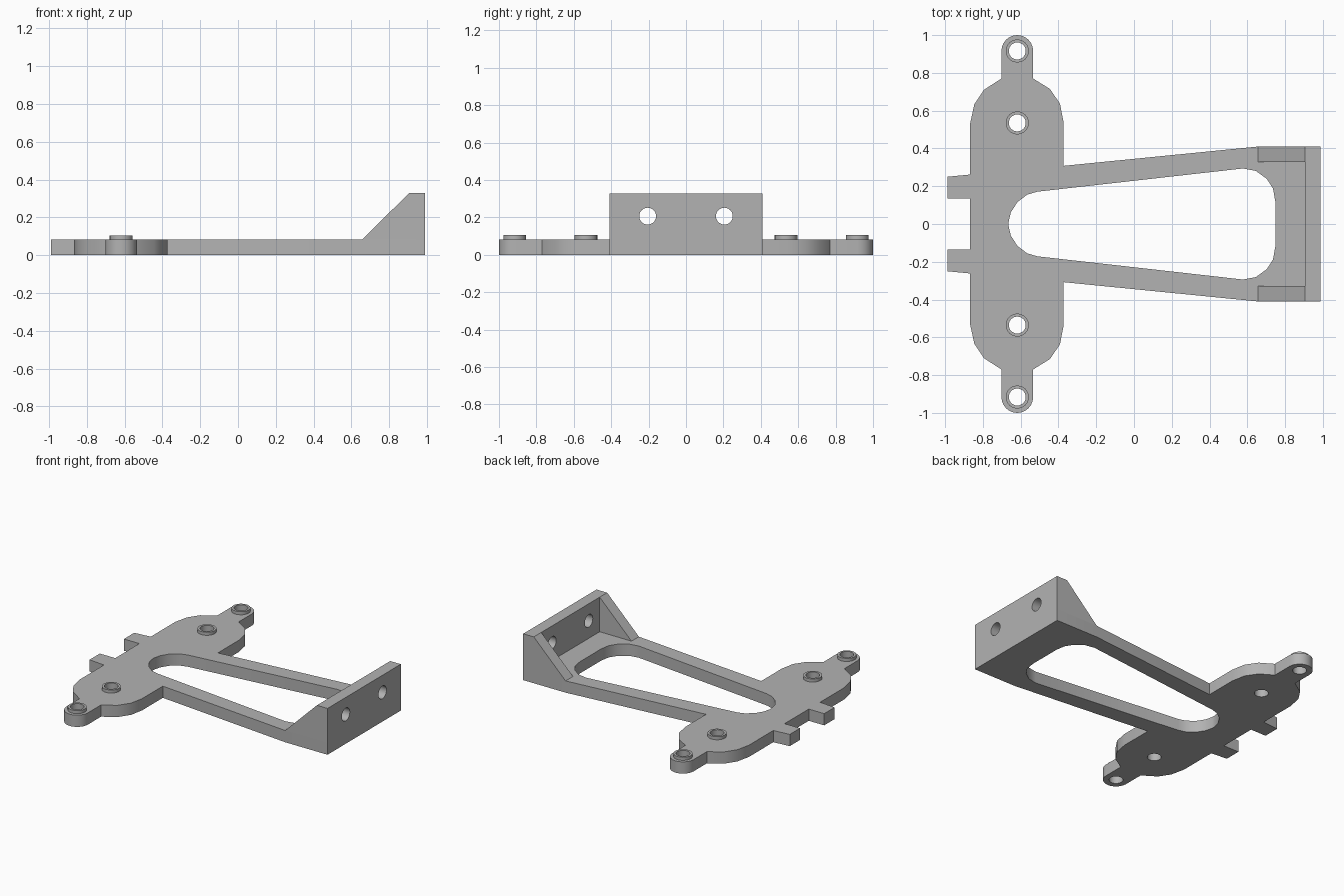
import bpy, bmesh
from math import pi, cos, sin, radians
from mathutils import Matrix

cube = bpy.data.objects.get("Cube")
if cube:
    bpy.data.objects.remove(cube, do_unlink=True)

grey = bpy.data.materials.new("plain grey")
grey.use_nodes = True
grey.diffuse_color = (0.45, 0.45, 0.45, 1)
bsdf = next(n for n in grey.node_tree.nodes if n.type == 'BSDF_PRINCIPLED')
bsdf.inputs["Base Color"].default_value = grey.diffuse_color

THICK = 0.083      # plate, wall and gusset thickness
TOP = 0.328        # top of the end wall
END = 0.988        # half length in x
HALF = 0.41        # half width of the end wall
COLUMN = -0.618    # x of the screw holes
BORE = 0.045
FLAT = Matrix.Identity(3)
FACING_X = Matrix(((0, 0, 1), (1, 0, 0), (0, 1, 0)))   # local x, y -> y, z
FACING_Y = Matrix(((1, 0, 0), (0, 0, -1), (0, 1, 0)))  # local x, y -> x, z


def arc(cx, cy, r, start=0.0, sweep=2 * pi, n=24):
    steps = n if sweep == 2 * pi else n + 1
    return [(cx + r * cos(start + sweep * i / n),
             cy + r * sin(start + sweep * i / n)) for i in range(steps)]


def mirrored(points):
    return points + [(x, -y) for x, y in reversed(points)]


def slab(name, loops, depth, turn, place):
    """Extrude an outline with holes into a solid slab centred on its plane."""
    curve = bpy.data.curves.new(name + " profile", 'CURVE')
    curve.dimensions = '2D'
    curve.fill_mode = 'BOTH'
    curve.extrude = depth / 2
    for loop in loops:
        spline = curve.splines.new('POLY')
        spline.points.add(len(loop) - 1)
        for p, (x, y) in zip(spline.points, loop):
            p.co = (x, y, 0, 1)
        spline.use_cyclic_u = True
    temp = bpy.data.objects.new(name + " profile", curve)
    bpy.context.collection.objects.link(temp)
    graph = bpy.context.evaluated_depsgraph_get()
    mesh = bpy.data.meshes.new_from_object(temp.evaluated_get(graph))
    bpy.data.objects.remove(temp, do_unlink=True)
    bpy.data.curves.remove(curve)

    bm = bmesh.new()
    bm.from_mesh(mesh)
    bmesh.ops.remove_doubles(bm, verts=bm.verts, dist=0.0002)
    bmesh.ops.transform(bm, matrix=Matrix.Translation(place) @ turn.to_4x4(), verts=bm.verts)
    bmesh.ops.recalc_face_normals(bm, faces=bm.faces)
    bm.to_mesh(mesh)
    bm.free()
    mesh.materials.clear()
    mesh.materials.append(grey)
    for poly in mesh.polygons:
        poly.material_index = 0
    obj = bpy.data.objects.new(name, mesh)
    bpy.context.collection.objects.link(obj)
    bpy.ops.object.select_all(action='DESELECT')
    obj.select_set(True)
    bpy.context.view_layer.objects.active = obj
    bpy.ops.object.shade_smooth_by_angle(angle=radians(30))
    return obj


# Base plate: rounded cross body, end lugs, rear tabs and tapering arms
half_outline = [(-0.867, 0.135), (-END, 0.135), (-END, 0.25), (-0.867, 0.262),
                (-0.867, 0.535), (-0.845, 0.635), (-0.795, 0.71), (-0.702, 0.77)]
half_outline += arc(COLUMN, 0.916, 0.084, pi, -pi, 12)
half_outline += [(-0.534, 0.77), (-0.445, 0.715), (-0.392, 0.637), (-0.373, 0.54),
                 (-0.373, 0.308), (0.656, HALF), (END, HALF)]
half_slot = [(-0.664, 0.01), (-0.652, 0.062), (-0.617, 0.116), (-0.566, 0.155),
             (-0.513, 0.171), (0.577, 0.294), (0.645, 0.281), (0.702, 0.24),
             (0.736, 0.188), (0.748, 0.12)]
screw_spots = [s * y for y in (0.535, 0.916) for s in (1, -1)]
bores = [arc(COLUMN, y, BORE) for y in screw_spots]
slab("base_plate", [mirrored(half_outline), mirrored(half_slot)] + bores,
     THICK, FLAT, (0, 0, THICK / 2))

# Raised collars around the screw holes
for i, y in enumerate(screw_spots):
    slab(f"screw_collar_{i + 1}", [arc(0, 0, 0.061), arc(0, 0, BORE)],
         0.022, FLAT, (COLUMN, y, THICK + 0.011))

# Upright end wall with two mounting holes
wall = [(-HALF, THICK), (HALF, THICK), (HALF, TOP), (-HALF, TOP)]
slab("end_wall", [wall] + [arc(s * 0.205, 0.207, BORE) for s in (1, -1)],
     THICK, FACING_X, (END - THICK / 2, 0, 0))

# Triangular gussets bracing the wall
gusset = [(0.656, THICK), (END - THICK, THICK), (END - THICK, TOP)]
for side, s in (("left", 1), ("right", -1)):
    slab(f"{side}_gusset", [gusset], THICK, FACING_Y, (0, s * (HALF - THICK / 2), 0))
